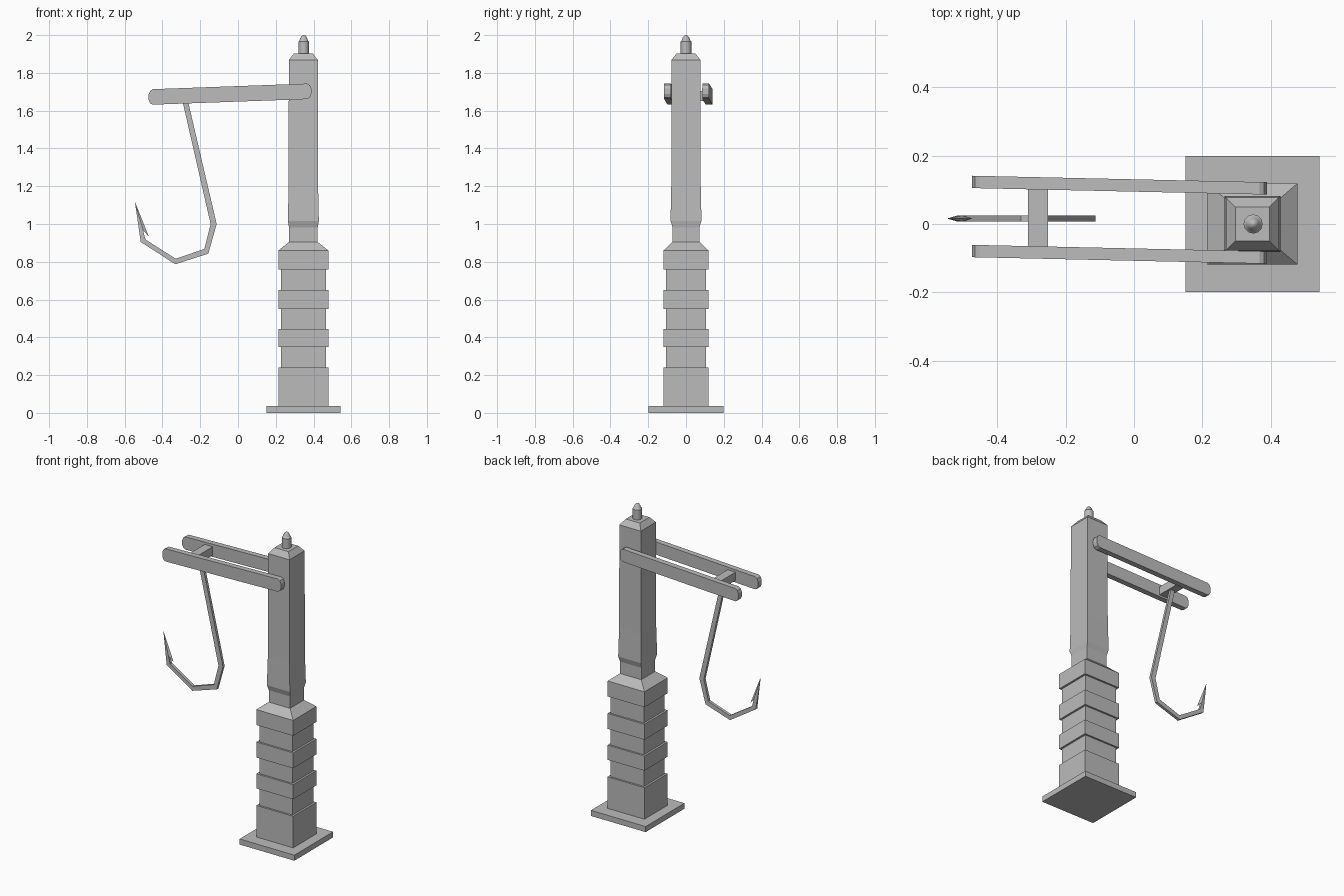
import bpy, bmesh, math

if "Cube" in bpy.data.objects:
    bpy.data.objects.remove(bpy.data.objects["Cube"])

CX = 0.346  # post centre

grey = bpy.data.materials.new("plain_grey")
grey.diffuse_color = (0.5, 0.5, 0.5, 1)
grey.use_nodes = True
grey.node_tree.nodes["Principled BSDF"].inputs["Base Color"].default_value = grey.diffuse_color


def finish(name, bm):
    bmesh.ops.recalc_face_normals(bm, faces=bm.faces)
    me = bpy.data.meshes.new(name)
    bm.to_mesh(me)
    bm.free()
    me.materials.append(grey)
    ob = bpy.data.objects.new(name, me)
    bpy.context.collection.objects.link(ob)
    return ob


def loft(name, rings):
    """Skin a stack of equal-sized vertex rings and cap both ends."""
    bm = bmesh.new()
    vr = [[bm.verts.new(p) for p in r] for r in rings]
    n = len(vr[0])
    for a, b in zip(vr, vr[1:]):
        for i in range(n):
            j = (i + 1) % n
            bm.faces.new((a[i], a[j], b[j], b[i]))
    bm.faces.new(vr[0])
    bm.faces.new(vr[-1])
    return finish(name, bm)


def rect(z, hx, hy):
    return [(CX + sx * hx, sy * hy, z) for sx, sy in ((-1, -1), (1, -1), (1, 1), (-1, 1))]


# Base plate
loft("base_plate", [rect(0, 0.196, 0.198), rect(0.036, 0.196, 0.198)])

# Banded pedestal: alternating wide and narrow blocks, sloped shoulder
W, N = (0.132, 0.119), (0.119, 0.107)
rings = []
levels = [0.036, 0.24, 0.35, 0.445, 0.55, 0.65, 0.76, 0.86]
for i, (lo, hi) in enumerate(zip(levels, levels[1:])):
    size = W if i % 2 == 0 else N
    rings += [rect(lo, *size), rect(hi, *size)]
rings.append(rect(0.905, 0.076, 0.071))
loft("pedestal", rings)

# Upper post with collar and chamfered cap
loft("post", [rect(0.90, 0.076, 0.071), rect(0.982, 0.076, 0.071),
              rect(1.017, 0.082, 0.082), rect(1.2, 0.078, 0.078),
              rect(1.868, 0.077, 0.077), rect(1.903, 0.050, 0.050)])

# Round finial
finial = loft("finial", [[(CX + 0.002 + r * math.cos(k * math.pi / 6), r * math.sin(k * math.pi / 6), z)
                          for k in range(12)]
                         for z, r in ((1.89, 0.028), (1.966, 0.028), (1.970, 0.023),
                                      (1.985, 0.018), (1.996, 0.010), (2.0, 0.003))])
for p in finial.data.polygons:
    p.use_smooth = len(p.vertices) == 4
finial.data.set_sharp_from_angle(angle=math.radians(35))

# Twin arms: rounded-end beams, slightly tilted and swung
X0, X1 = -0.473, 0.388


def arm_z(x):
    return 1.672 + 0.031 * (x - X0) / (X1 - X0)


def arm_shift(x):
    return 0.022 - 0.019 * (x - X0) / (X1 - X0)


ends = [(0.022, -1), (0.008, -0.8), (0, -0.35), (0, 0.35), (0.008, 0.8), (0.022, 1)]
outline = [(X0 + d, 0.041 * s) for d, s in ends] + [(X1 - d, 0.041 * s) for d, s in reversed(ends)]
for side, label in ((-1, "front_arm"), (1, "back_arm")):
    loft(label, [[(x, side * 0.101 + arm_shift(x) + t, arm_z(x) + w) for x, w in outline]
                 for t in (-0.018, 0.018)])

# Crossbar between the arms
loft("crossbar", [[(x, y, z) for x, z in ((-0.309, 1.65), (-0.252, 1.65), (-0.252, 1.704), (-0.309, 1.704))]
                  for y in (-0.072, 0.108)])

# Flat faceted hook hanging from the crossbar
outer = [(-0.267, 1.66), (-0.113, 1.0), (-0.157, 0.843), (-0.332, 0.787), (-0.515, 0.905)]
inner = [(-0.296, 1.66), (-0.145, 1.0), (-0.178, 0.868), (-0.330, 0.816), (-0.490, 0.918)]
loft("hook", [[(a[0], 0.007, a[1]), (a[0], 0.025, a[1]), (b[0], 0.025, b[1]), (b[0], 0.007, b[1])]
              for a, b in zip(outer, inner)])

# Barbed point tapering to the tip
bm = bmesh.new()
edge = [(-0.515, 0.905), (-0.490, 0.918), (-0.503, 0.968), (-0.472, 0.933)]
tip = bm.verts.new((-0.546, 0.016, 1.118))
barb = bm.verts.new((edge[3][0], 0.016, edge[3][1]))
f, b = [[bm.verts.new((x, y, z)) for x, z in edge[:3]] for y in (0.007, 0.025)]
for s in (f, b):
    bm.faces.new((s[0], s[1], s[2]))
    bm.faces.new((s[0], s[2], tip))
    bm.faces.new((s[2], barb, tip))
bm.faces.new((f[0], b[0], tip))
bm.faces.new((f[0], f[1], b[1], b[0]))
bm.faces.new((f[1], f[2], b[2], b[1]))
bm.faces.new((f[2], barb, b[2]))
finish("hook_barb", bm)
